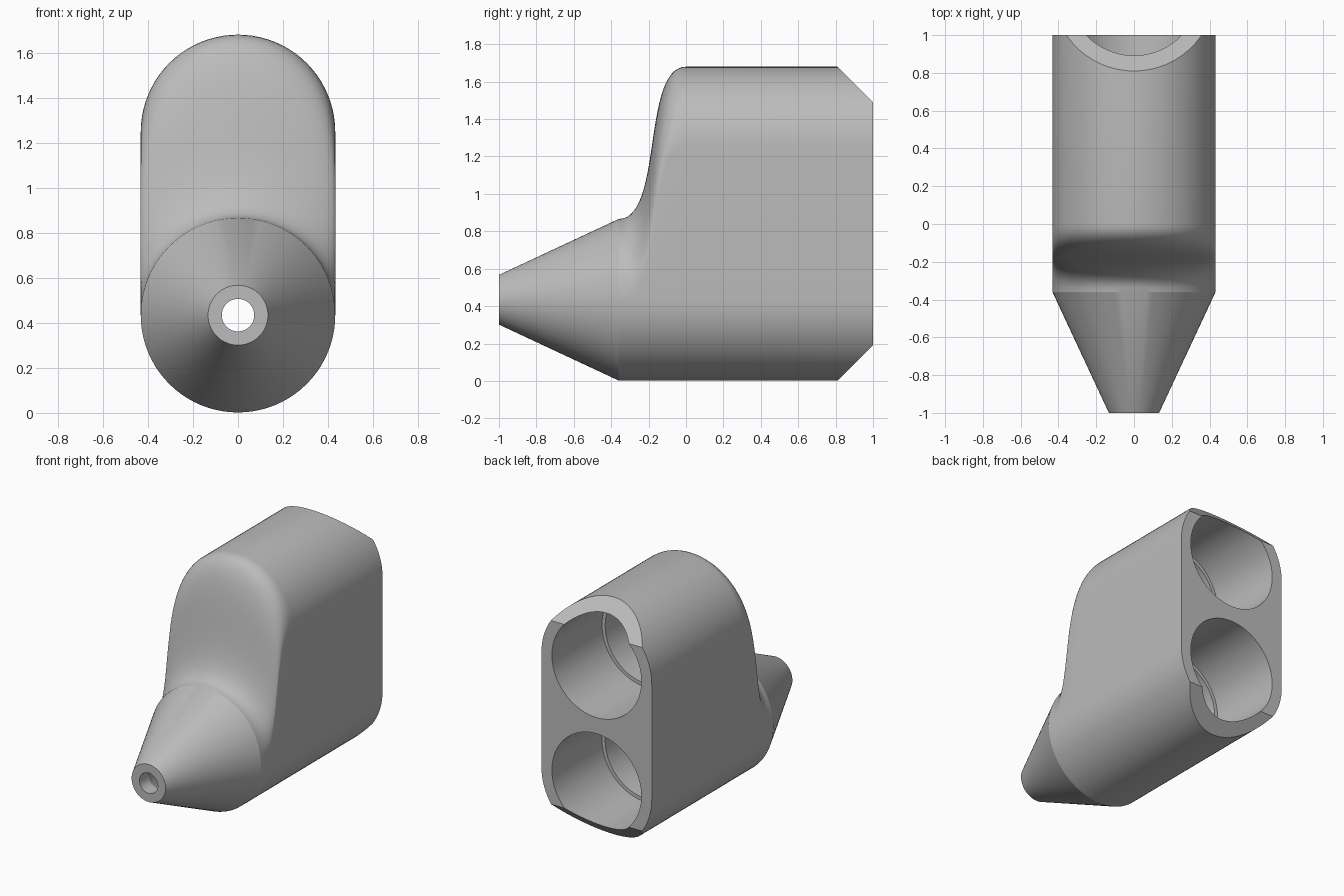
import bpy
import bmesh
import math
from mathutils import Vector

cube = bpy.data.objects.get("Cube")
if cube:
    bpy.data.objects.remove(cube, do_unlink=True)

RADIUS = 0.432      # half width of the body
LOW = 0.434         # height of the lower bore axis
HIGH = 1.248        # height of the upper bore axis
SHOULDER = -0.36    # where the nozzle meets the body
HALF = 40           # segments per half circle

grey = bpy.data.materials.new("plain grey")
grey.use_nodes = True
colour = (0.5, 0.5, 0.5, 1)
grey.diffuse_color = colour
grey.node_tree.nodes["Principled BSDF"].inputs["Base Color"].default_value = colour


def stadium(y, radius, top):
    """Upright slot outline whose upper arc is centred at height top."""
    ring = []
    for centre, start in ((top, 0), (LOW, math.pi)):
        for i in range(HALF + 1):
            a = start + math.pi * i / HALF
            ring.append((radius * math.cos(a), y, centre + radius * math.sin(a)))
    return ring


def loft(bm, rings):
    """Skin closed rings together and cap both ends."""
    loops = [[bm.verts.new(p) for p in ring] for ring in rings]
    for a, b in zip(loops, loops[1:]):
        for i in range(len(a)):
            j = (i + 1) % len(a)
            bm.faces.new((a[i], a[j], b[j], b[i]))
    bm.faces.new(loops[0])
    bm.faces.new(loops[-1])
    bmesh.ops.remove_doubles(bm, verts=bm.verts, dist=1e-5)
    bmesh.ops.recalc_face_normals(bm, faces=bm.faces)


def make_object(name, bm):
    mesh = bpy.data.meshes.new(name)
    bm.to_mesh(mesh)
    bm.free()
    mesh.materials.append(grey)
    obj = bpy.data.objects.new(name, mesh)
    bpy.context.collection.objects.link(obj)
    return obj


# Body: nozzle cone, S-curved rise, then a straight slot-shaped block
rings = [stadium(-1, 0.133, LOW)]
STEPS = 28
for k in range(STEPS + 1):
    t = k / STEPS
    u = 1 - t
    y = SHOULDER * u**3 - 0.12 * 3 * u * u * t - 0.24 * 3 * u * t * t
    rings.append(stadium(y, RADIUS, LOW + (HIGH - LOW) * t * t * (3 - 2 * t)))
rings.append(stadium(1, RADIUS, HIGH))
bm = bmesh.new()
loft(bm, rings)

# Chamfers across the rear top and bottom
for z, side in ((HIGH + RADIUS, 1), (0, -1)):
    cut = bmesh.ops.bisect_plane(
        bm, geom=bm.verts[:] + bm.edges[:] + bm.faces[:],
        plane_co=Vector((0, 0.81, z)), plane_no=Vector((0, 1, side)),
        clear_outer=True)
    edges = [e for e in cut["geom_cut"] if isinstance(e, bmesh.types.BMEdge)]
    bmesh.ops.edgeloop_fill(bm, edges=edges)
bmesh.ops.recalc_face_normals(bm, faces=bm.faces)
body = make_object("twin_bore_body", bm)


def drill(name, height, profile):
    """Cut a turned bore, given as (y, radius) steps, out of the body."""
    count = 2 * HALF
    bm = bmesh.new()
    loft(bm, [[(r * math.cos(math.tau * i / count), y,
                height + r * math.sin(math.tau * i / count))
               for i in range(count)] for y, r in profile])
    cutter = make_object(name, bm)
    cutter.hide_render = True
    mod = body.modifiers.new(name, "BOOLEAN")
    mod.operation = "DIFFERENCE"
    mod.solver = "EXACT"
    mod.object = cutter
    bpy.ops.object.modifier_apply(modifier=mod.name)
    bpy.data.objects.remove(cutter, do_unlink=True)


bpy.ops.object.select_all(action="DESELECT")
body.select_set(True)
bpy.context.view_layer.objects.active = body

# Bores: wide socket, small stop lip, then a narrower passage
socket = [(1.1, 0.35), (0.44, 0.35), (0.44, 0.325)]
drill("lower_bore", LOW, socket + [(SHOULDER, 0.325), (-0.9, 0.072), (-1.1, 0.072)])
drill("upper_bore", HIGH, socket + [(0.1, 0.325), (0, 0.2)])

bpy.ops.object.shade_smooth_by_angle(angle=math.radians(18))
